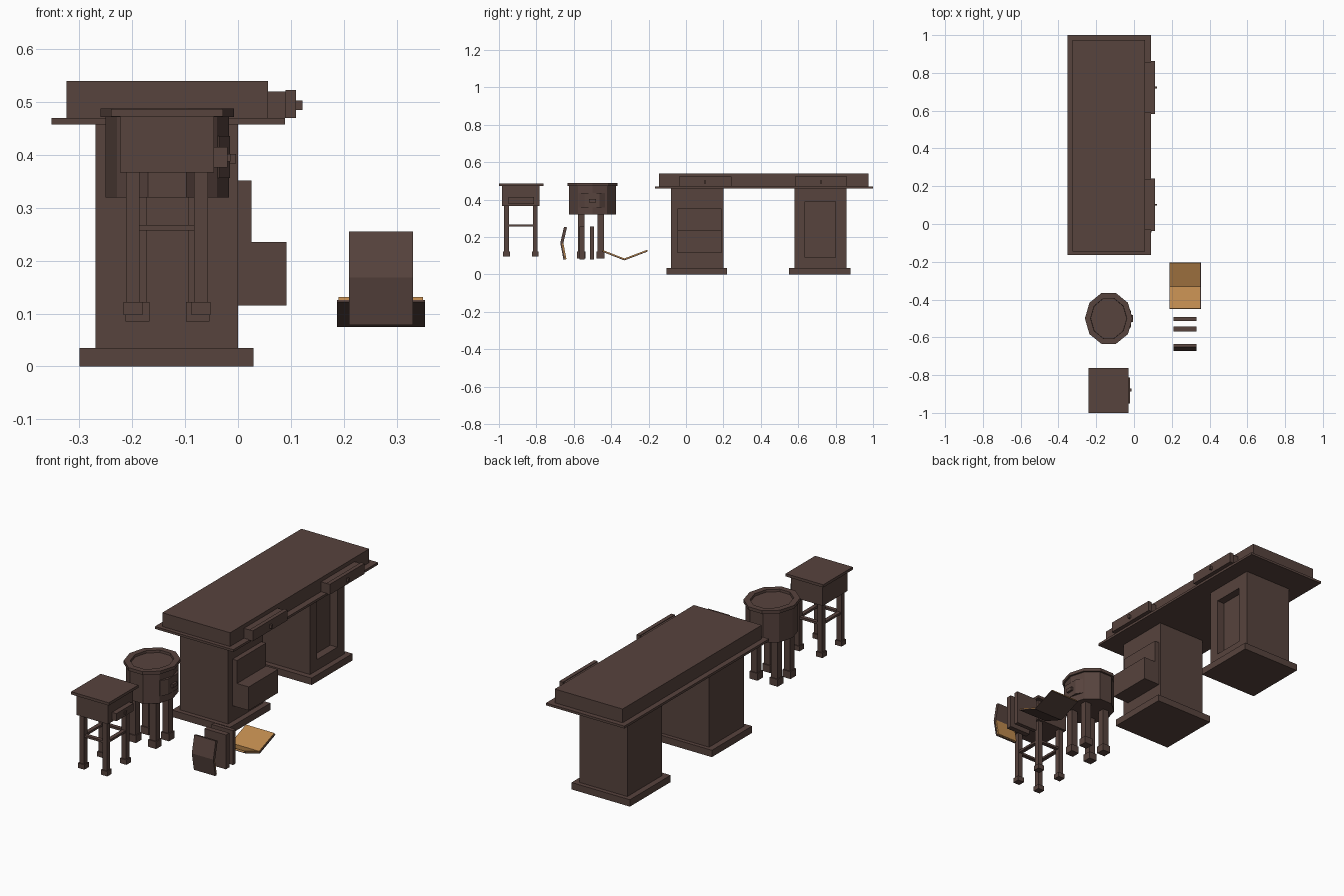
import bpy, bmesh
from math import pi
from mathutils import Matrix, Vector

old = bpy.data.objects.get("Cube")
if old:
    bpy.data.objects.remove(old, do_unlink=True)


def material(name, rgb):
    m = bpy.data.materials.new(name)
    m.use_nodes = True
    m.diffuse_color = (*rgb, 1)
    m.node_tree.nodes["Principled BSDF"].inputs["Base Color"].default_value = (*rgb, 1)
    return m


WOOD = material("dark_wood", (0.095, 0.056, 0.047))
PAPER = material("golden_paper", (0.51, 0.25, 0.075))


def finish(bm, name, mat=WOOD):
    bmesh.ops.recalc_face_normals(bm, faces=bm.faces)
    me = bpy.data.meshes.new(name)
    bm.to_mesh(me)
    bm.free()
    me.materials.append(mat)
    ob = bpy.data.objects.new(name, me)
    bpy.context.collection.objects.link(ob)
    return ob


def box_mesh(x, y, z):
    bm = bmesh.new()
    bmesh.ops.create_cube(bm, size=1)
    for v in bm.verts:
        v.co = [lo + (c + 0.5) * (hi - lo) for c, (lo, hi) in zip(v.co, (x, y, z))]
    return bm


def box(name, x, y, z, mat=WOOD):
    return finish(box_mesh(x, y, z), name, mat)


def block(name, cx, cy, w, z):
    return box(name, (cx - w / 2, cx + w / 2), (cy - w / 2, cy + w / 2), z)


def prism(name, points, push, mat=WOOD):
    """Extrude a flat outline along a vector."""
    bm = bmesh.new()
    face = bm.faces.new([bm.verts.new(p) for p in points])
    ext = bmesh.ops.extrude_face_region(bm, geom=[face])
    verts = [g for g in ext["geom"] if isinstance(g, bmesh.types.BMVert)]
    bmesh.ops.translate(bm, verts=verts, vec=push)
    if not face.is_valid or len(bm.faces) < len(points) + 2:
        bm.faces.new([v for v in bm.verts if v not in verts])
    return finish(bm, name, mat)


def decagon(name, rx, ry, z, dish=0):
    """Ten-sided drum with an optional dished top."""
    bm = bmesh.new()
    bmesh.ops.create_cone(bm, cap_ends=True, segments=10, radius1=1, radius2=1, depth=1,
                          matrix=Matrix.Rotation(pi / 2, 4, 'Z'))
    for v in bm.verts:
        v.co = (-0.134 + rx * v.co.x, -0.5 + ry * v.co.y, z[0] + (v.co.z + 0.5) * (z[1] - z[0]))
    if dish:
        top = max(bm.faces, key=lambda f: f.calc_center_median().z)
        bmesh.ops.inset_individual(bm, faces=[top], thickness=0.03)
        bmesh.ops.inset_individual(bm, faces=[top], thickness=0.001, depth=-dish)
    return finish(bm, name)


# Desk top: thin ledge with a thick slab on it
box("desk_ledge", (-0.353, 0.089), (-0.165, 1.0), (0.458, 0.47))
box("desk_slab", (-0.325, 0.057), (-0.145, 0.975), (0.47, 0.54))

# Desk top drawers with knobs
for i, y in enumerate((-0.038, 0.582)):
    box(f"top_drawer_{i}", (0.05, 0.09), (y + 0.005, y + 0.275), (0.47, 0.52))
    box(f"top_drawer_front_{i}", (0.09, 0.11), (y, y + 0.28), (0.47, 0.523))
    box(f"top_drawer_knob_{i}", (0.11, 0.122), (y + 0.135, y + 0.145), (0.485, 0.503))

# Pedestal with drawers
box("drawer_pedestal", (-0.27, 0), (-0.08, 0.2), (0.035, 0.458))
box("drawer_pedestal_base", (-0.3, 0.029), (-0.103, 0.22), (0, 0.035))
box("upper_pedestal_drawer", (-0.02, 0.026), (-0.045, 0.19), (0.235, 0.352))
box("lower_pedestal_drawer", (-0.02, 0.092), (-0.045, 0.19), (0.115, 0.235))

# Pedestal with a recessed panel
bm = box_mesh((-0.27, 0), (0.58, 0.858), (0.035, 0.458))
panel = max(bm.faces, key=lambda f: f.calc_center_median().x)
bmesh.ops.inset_individual(bm, faces=[panel], thickness=0.05)
for v in panel.verts:
    v.co.y = 0.635 if v.co.y < 0.72 else 0.8
    v.co.z = 0.09 if v.co.z < 0.24 else 0.39
bmesh.ops.inset_individual(bm, faces=[panel], thickness=0.0005, depth=-0.04)
finish(bm, "panel_pedestal")
box("panel_pedestal_base", (-0.3, 0.029), (0.552, 0.88), (0, 0.035))


# Four legs with feet
def legs(name, xs, ys, leg_w, foot_w, bottom, ankle, top):
    for i, x in enumerate(xs):
        for j, y in enumerate(ys):
            block(f"{name}_leg_{i}{j}", x, y, leg_w, (ankle, top))
            block(f"{name}_foot_{i}{j}", x, y, foot_w, (bottom, ankle))


# Round stand
decagon("round_top", 0.126, 0.141, (0.472, 0.488), dish=0.012)
decagon("round_body", 0.117, 0.131, (0.32, 0.472))
prism("round_drawer", [(-0.05, -0.575, 0.357), (-0.036, -0.575, 0.357), (-0.015, -0.543, 0.357),
                       (-0.015, -0.463, 0.357), (-0.036, -0.432, 0.357), (-0.05, -0.432, 0.357)],
      (0, 0, 0.079))
box("round_drawer_knob", (-0.016, -0.004), (-0.518, -0.482), (0.384, 0.402))
legs("round", (-0.19, -0.076), (-0.56, -0.457), 0.035, 0.045, 0.085, 0.122, 0.33)

# Square stand
box("square_top", (-0.24, -0.028), (-1.0, -0.762), (0.473, 0.487))
box("square_body", (-0.223, -0.045), (-0.983, -0.782), (0.367, 0.473))
box("square_drawer", (-0.05, -0.02), (-0.95, -0.812), (0.376, 0.415))
box("square_drawer_knob", (-0.02, -0.014), (-0.888, -0.872), (0.388, 0.402))
sx, sy = (-0.199, -0.07), (-0.96, -0.806)
legs("square", sx, sy, 0.026, 0.036, 0.097, 0.122, 0.37)
for i in range(2):
    box(f"square_stretcher_x{i}", sx, (sy[i] - 0.01, sy[i] + 0.01), (0.257, 0.268))
    box(f"square_stretcher_y{i}", (sx[i] - 0.01, sx[i] + 0.01), sy, (0.257, 0.268))


# Board between two points in the YZ plane, thickened along its normal
def board(name, x, a, b, thick, mat):
    a, b = Vector((x[0], *a)), Vector((x[0], *b))
    n = Vector((1, 0, 0)).cross(b - a).normalized() * thick
    return prism(name, [a, b, b + n, a + n], (x[1] - x[0], 0, 0), mat)


# Open book lying flat in a shallow V
for side, a, b in (("front", (-0.45, 0.122), (-0.33, 0.075)), ("back", (-0.33, 0.075), (-0.205, 0.122))):
    board(f"open_cover_{side}", (0.187, 0.354), a, b, 0.004, WOOD)
    lift = Vector((0, 0.004))
    board(f"open_pages_{side}", (0.19, 0.35), Vector(a) + lift, Vector(b) + lift, 0.006, PAPER)

# Bent book standing up
spine = (-0.672, 0.168)
board("bent_cover_lower", (0.21, 0.331), spine, (-0.655, 0.078), 0.008, WOOD)
board("bent_cover_upper", (0.21, 0.331), (-0.652, 0.255), spine, 0.016, WOOD)
board("bent_pages", (0.213, 0.328), (-0.664, 0.168), (-0.647, 0.08), 0.008, PAPER)

# Closed standing books
for i, (y0, y1) in enumerate(((-0.57, -0.543), (-0.513, -0.492))):
    box(f"closed_book_{i}", (0.21, 0.331), (y0, y1), (0.08, 0.255))
